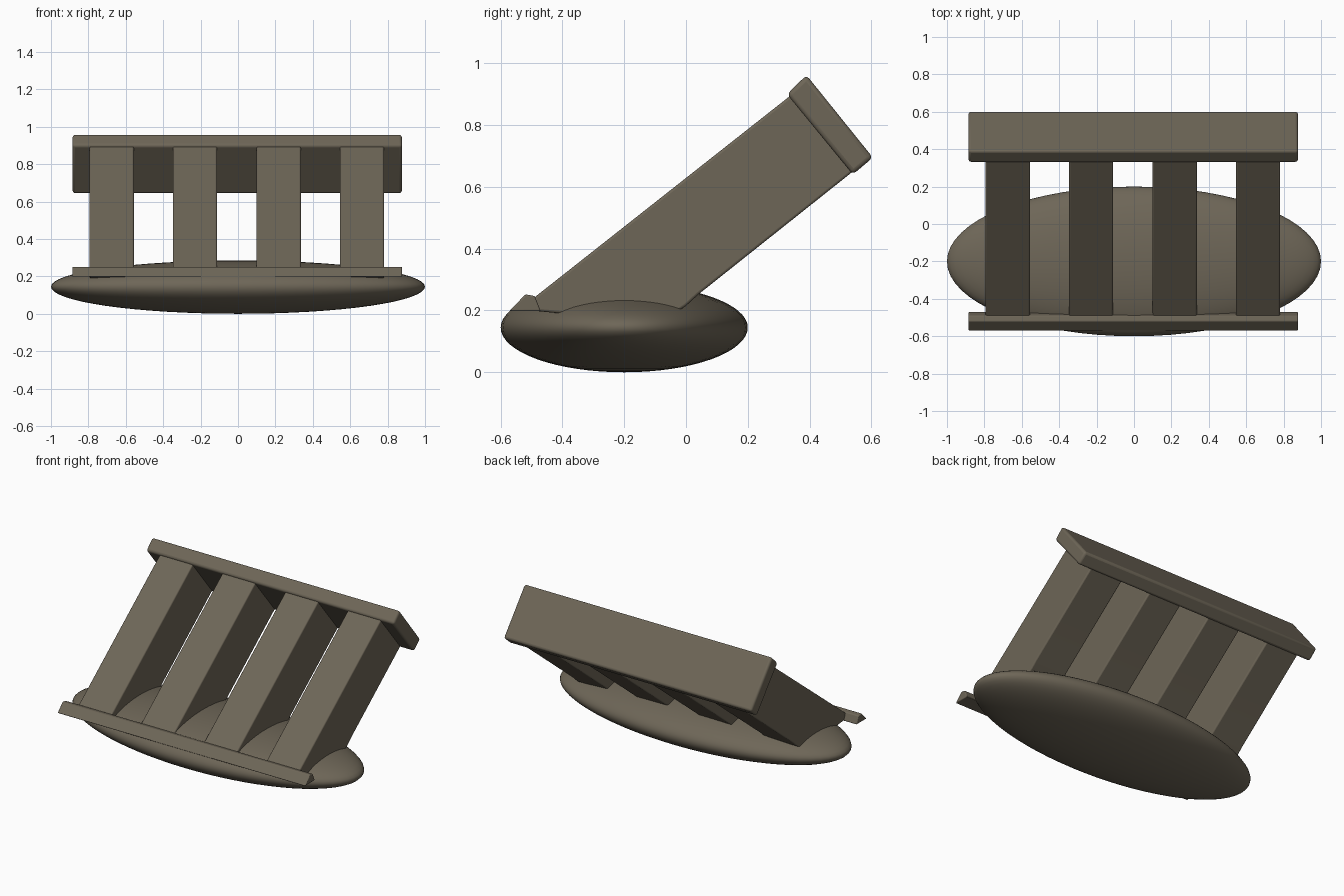
import bpy
import bmesh
from math import radians

if "Cube" in bpy.data.objects:
    bpy.data.objects.remove(bpy.data.objects["Cube"])

COLOUR = (0.155, 0.133, 0.096, 1)
stone = bpy.data.materials.new("grey_brown")
stone.use_nodes = True
stone.diffuse_color = COLOUR
shader = stone.node_tree.nodes["Principled BSDF"]
shader.inputs["Base Color"].default_value = COLOUR
shader.inputs["Roughness"].default_value = 0.8


def finish(name, bm, angle, bevel=0.0):
    """Turn a bmesh into a shaded object with softened edges."""
    bmesh.ops.recalc_face_normals(bm, faces=bm.faces)
    mesh = bpy.data.meshes.new(name)
    bm.to_mesh(mesh)
    bm.free()
    mesh.materials.append(stone)
    obj = bpy.data.objects.new(name, mesh)
    bpy.context.collection.objects.link(obj)
    if bevel:
        mod = obj.modifiers.new("soft_edges", "BEVEL")
        mod.width = bevel
        mod.segments = 3
        mod.limit_method = "ANGLE"
    bpy.ops.object.select_all(action="DESELECT")
    obj.select_set(True)
    bpy.context.view_layer.objects.active = obj
    bpy.ops.object.shade_smooth_by_angle(angle=radians(angle))
    return obj


def prism(name, profile, x0, x1, bevel):
    """Extrude a side (y, z) profile from x0 to x1."""
    bm = bmesh.new()
    face = bm.faces.new([bm.verts.new((x0, y, z)) for y, z in profile])
    grown = bmesh.ops.extrude_face_region(bm, geom=[face])["geom"]
    moved = [v for v in grown if isinstance(v, bmesh.types.BMVert)]
    bmesh.ops.translate(bm, verts=moved, vec=(x1 - x0, 0, 0))
    return finish(name, bm, 30, bevel)


# Flattened oval base
bm = bmesh.new()
bmesh.ops.create_uvsphere(bm, u_segments=64, v_segments=32, radius=1)
for v in bm.verts:
    height = 0.14 if v.co.z > 0 else 0.145
    v.co = (v.co.x, v.co.y * 0.4 - 0.2, v.co.z * height + 0.145)
finish("oval_base", bm, 60)

# Four leaning slabs
slab = [(-0.5, 0.235), (0.35, 0.905), (0.553, 0.66), (0.04, 0.252),
        (0.0, 0.215), (-0.1, 0.15), (-0.4, 0.19), (-0.5, 0.2)]
for i, x in enumerate((-0.675, -0.23, 0.218, 0.663)):
    prism(f"leaning_slab_{i + 1}", slab, x - 0.118, x + 0.118, 0.008)

# Tilted plate across the upper ends
prism("top_plate", [(0.327, 0.9), (0.39, 0.962), (0.605, 0.695), (0.54, 0.64)],
      -0.885, 0.877, 0.014)

# Narrow bar across the feet
prism("front_bar", [(-0.572, 0.198), (-0.52, 0.252), (-0.49, 0.247), (-0.47, 0.198)],
      -0.885, 0.877, 0.005)
